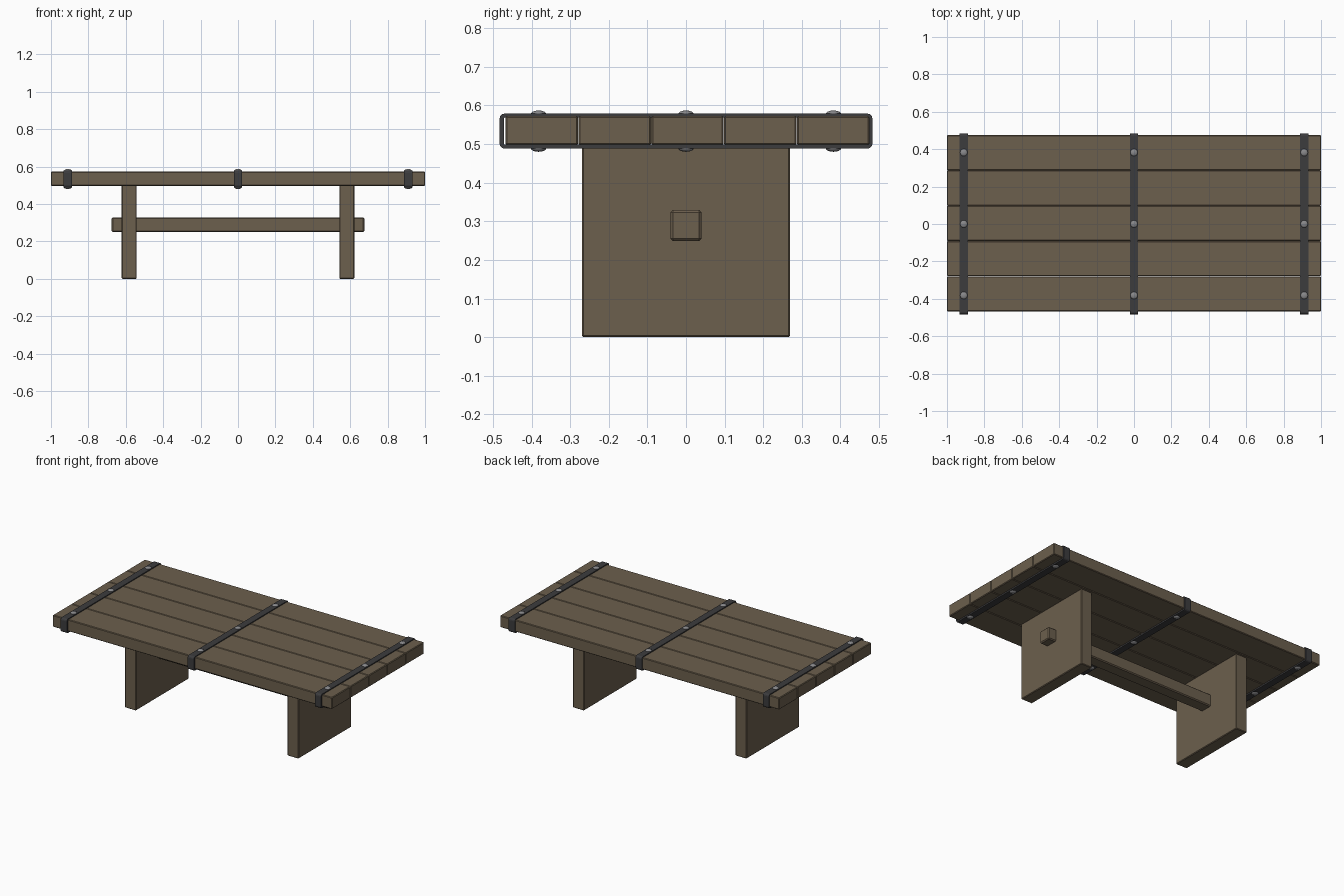
import bpy, bmesh, math
from mathutils import Matrix

if "Cube" in bpy.data.objects:
    bpy.data.objects.remove(bpy.data.objects["Cube"])


def material(name, rgb):
    m = bpy.data.materials.new(name)
    m.diffuse_color = (*rgb, 1)
    m.use_nodes = True
    m.node_tree.nodes["Principled BSDF"].inputs["Base Color"].default_value = m.diffuse_color
    return m


WOOD = material("wood", (0.150, 0.115, 0.075))
IRON = material("iron", (0.045, 0.045, 0.048))
STEEL = material("steel", (0.25, 0.25, 0.26))


def finish(bm, name, mat):
    bmesh.ops.recalc_face_normals(bm, faces=bm.faces)
    mesh = bpy.data.meshes.new(name)
    bm.to_mesh(mesh)
    bm.free()
    mesh.materials.append(mat)
    ob = bpy.data.objects.new(name, mesh)
    bpy.context.collection.objects.link(ob)
    return ob


def box(name, lo, hi, bevel=0.004):
    bm = bmesh.new()
    size = [b - a for a, b in zip(lo, hi)]
    mid = [(a + b) / 2 for a, b in zip(lo, hi)]
    bmesh.ops.create_cube(bm, size=1, matrix=Matrix.Translation(mid) @ Matrix.Diagonal((*size, 1)))
    bmesh.ops.bevel(bm, geom=bm.edges[:], offset=bevel, segments=1, affect='EDGES')
    return finish(bm, name, WOOD)


def rounded_loop(hy, hz, zc, r, n=3):
    pts = []
    for k, (sy, sz) in enumerate([(1, 1), (-1, 1), (-1, -1), (1, -1)]):
        for i in range(n + 1):
            a = math.pi / 2 * (k + i / n)
            pts.append((sy * (hy - r) + r * math.cos(a), zc + sz * (hz - r) + r * math.sin(a)))
    return pts


def strap(name, x, half_width=0.022):
    # closed iron band wrapped around the table top
    outer = rounded_loop(0.483, 0.0455, 0.5335, 0.013)
    inner = rounded_loop(0.472, 0.0350, 0.5335, 0.003)
    bm = bmesh.new()
    rings = [[bm.verts.new((x + s * half_width, y, z)) for y, z in loop]
             for s, loop in ((-1, outer), (1, outer), (1, inner), (-1, inner))]
    n = len(outer)
    for k in range(4):
        a, b = rings[k], rings[(k + 1) % 4]
        for i in range(n):
            j = (i + 1) % n
            bm.faces.new((a[i], a[j], b[j], b[i]))
    return finish(bm, name, IRON)


def rivet(name, x, y, z):
    # flattened dome, half sunk in the strap
    bm = bmesh.new()
    bmesh.ops.create_uvsphere(bm, u_segments=16, v_segments=8, radius=1,
                              matrix=Matrix.Translation((x, y, z)) @ Matrix.Diagonal((0.02, 0.02, 0.009, 1)))
    for f in bm.faces:
        f.smooth = True
    return finish(bm, name, STEEL)


# Table top planks
pitch, y0 = 0.1887, -0.468
for i in range(5):
    y = y0 + i * pitch
    box(f"plank_{i + 1}", (-1, y + 0.0005, 0.497), (1, y + pitch - 0.0005, 0.573))

# Slab legs
for side, s in (("left", -1), ("right", 1)):
    box(f"{side}_leg", (s * 0.582 - 0.04, -0.27, 0), (s * 0.582 + 0.04, 0.27, 0.499))

# Stretcher through both legs
box("stretcher", (-0.675, -0.04, 0.249), (0.675, 0.04, 0.329), 0.006)

# Iron straps with rivets above and below
for label, x in (("left", -0.91), ("middle", 0), ("right", 0.91)):
    strap(f"{label}_strap", x)
    for i, y in enumerate((-0.382, 0, 0.382)):
        rivet(f"{label}_top_rivet_{i + 1}", x, y, 0.578)
        rivet(f"{label}_bottom_rivet_{i + 1}", x, y, 0.489)
